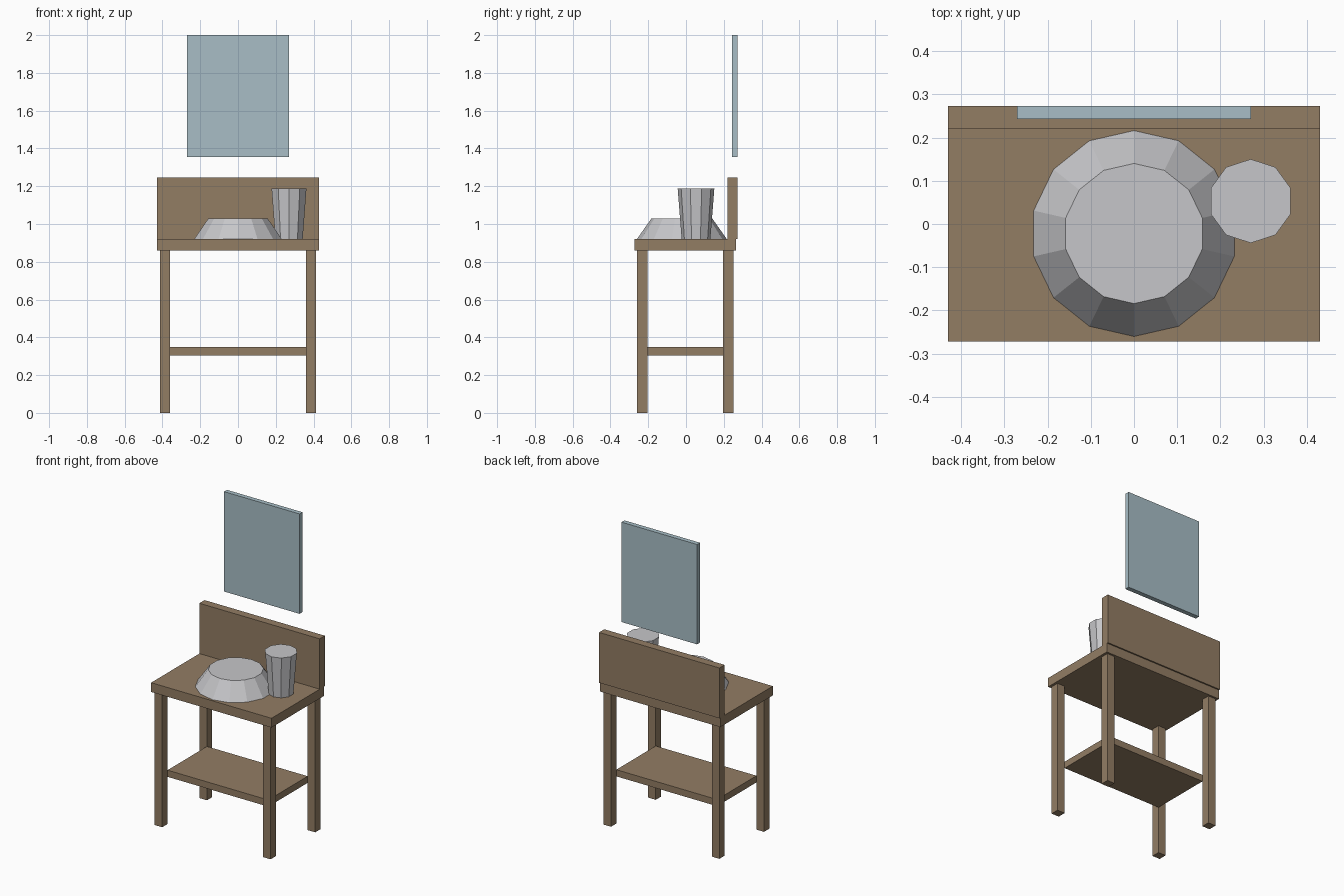
import bpy
import bmesh
from mathutils import Matrix

default_cube = bpy.data.objects.get("Cube")
if default_cube:
    bpy.data.objects.remove(default_cube, do_unlink=True)


def make_material(name, rgb):
    mat = bpy.data.materials.new(name)
    mat.use_nodes = True
    color = (*rgb, 1.0)
    mat.diffuse_color = color
    mat.node_tree.nodes["Principled BSDF"].inputs["Base Color"].default_value = color
    return mat


wood = make_material("brown wood", (0.29, 0.205, 0.127))
metal = make_material("pale metal", (0.565, 0.565, 0.585))
glass = make_material("blue mirror glass", (0.392, 0.515, 0.565))


def finish(bm, name, mat):
    mesh = bpy.data.meshes.new(name)
    bm.to_mesh(mesh)
    bm.free()
    mesh.materials.append(mat)
    obj = bpy.data.objects.new(name, mesh)
    bpy.context.collection.objects.link(obj)
    return obj


def box(name, mat, x, y, z):
    """Box from (min, max) ranges on each axis."""
    bm = bmesh.new()
    size = [hi - lo for lo, hi in (x, y, z)]
    centre = [(lo + hi) / 2 for lo, hi in (x, y, z)]
    bmesh.ops.create_cube(
        bm, size=1, matrix=Matrix.Translation(centre) @ Matrix.Diagonal((*size, 1)))
    return finish(bm, name, mat)


def tapered(name, mat, sides, r_bottom, r_top, centre, z):
    """Closed low-poly frustum standing between two heights."""
    bm = bmesh.new()
    bmesh.ops.create_cone(
        bm, cap_ends=True, segments=sides, radius1=r_bottom, radius2=r_top,
        depth=z[1] - z[0], matrix=Matrix.Translation((*centre, sum(z) / 2)))
    return finish(bm, name, mat)


# Stand: top board, back board and lower shelf
box("table_top", wood, (-0.43, 0.43), (-0.272, 0.264), (0.86, 0.92))
box("back_board", wood, (-0.43, 0.43), (0.22, 0.273), (0.92, 1.245))
box("lower_shelf", wood, (-0.36, 0.36), (-0.205, 0.197), (0.305, 0.348))

# Four square legs
for side, x in (("right", (-0.414, -0.36)), ("left", (0.36, 0.414))):
    for end, y in (("front", (-0.259, -0.205)), ("back", (0.197, 0.251))):
        box(f"{end}_{side}_leg", wood, x, y, (0, 0.86))

# Upturned basin and tumbler on the top
tapered("basin", metal, 14, 0.238, 0.162, (0, -0.022), (0.92, 1.028))
tapered("tumbler", metal, 10, 0.076, 0.097, (0.27, 0.053), (0.92, 1.187))

# Wall mirror
box("mirror", glass, (-0.27, 0.27), (0.243, 0.273), (1.355, 2.0))
